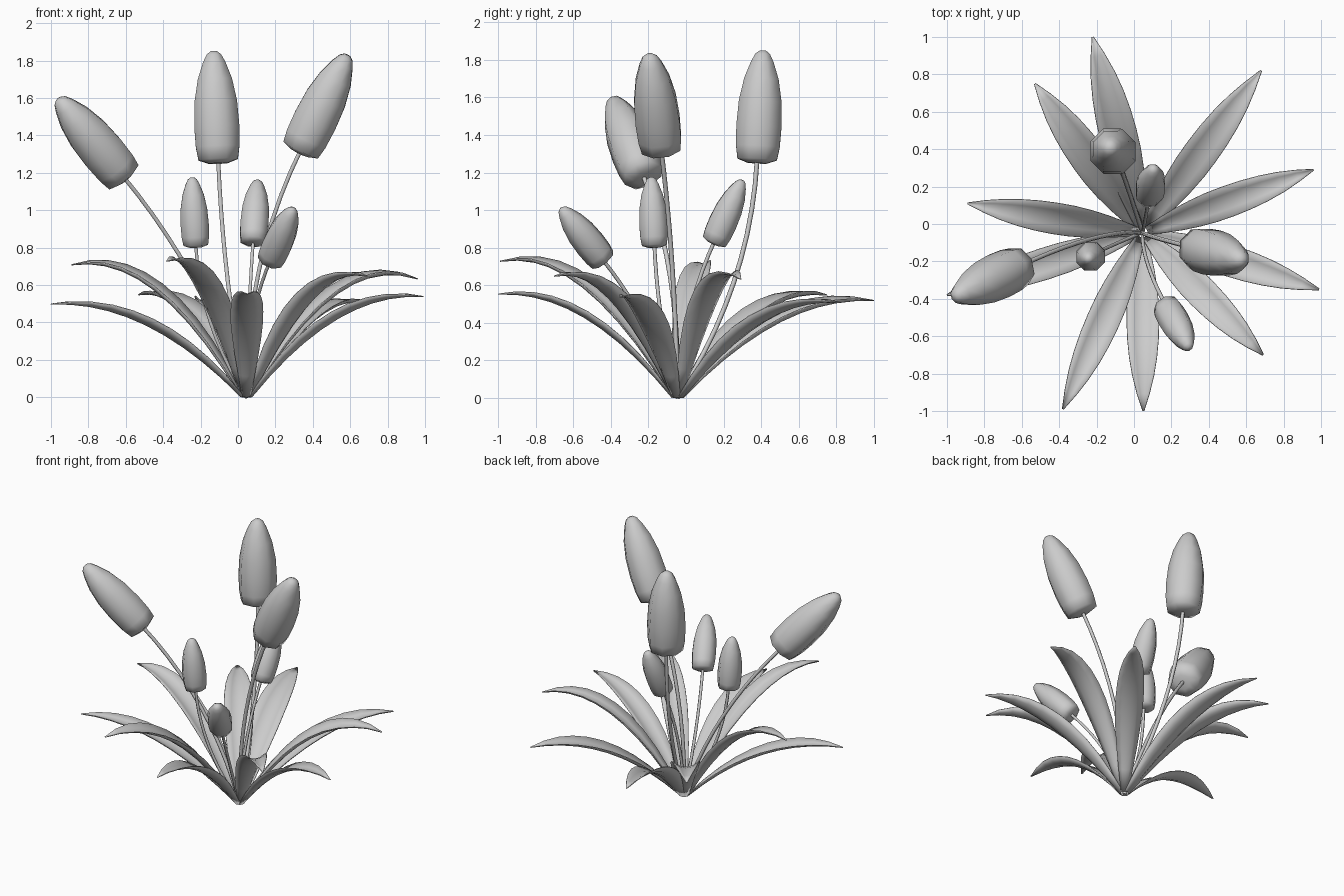
import bpy
import math
from mathutils import Matrix, Vector

cube = bpy.data.objects.get("Cube")
if cube:
    bpy.data.objects.remove(cube, do_unlink=True)

grey = bpy.data.materials.new("plain grey")
grey.use_nodes = True
grey.diffuse_color = (0.6, 0.6, 0.6, 1)
grey.node_tree.nodes["Principled BSDF"].inputs["Base Color"].default_value = (0.6, 0.6, 0.6, 1)

ROOT = Vector((0.045, -0.045, 0.0))
UP = Vector((0, 0, 1))


def bezier(a, b, c, t):
    return a * (1 - t) ** 2 + b * 2 * t * (1 - t) + c * t * t


def make_object(name, verts, faces, sharp):
    mesh = bpy.data.meshes.new(name)
    mesh.from_pydata(verts, [], faces)
    mesh.materials.append(grey)
    obj = bpy.data.objects.new(name, mesh)
    bpy.context.collection.objects.link(obj)
    bpy.ops.object.select_all(action='DESELECT')
    obj.select_set(True)
    bpy.context.view_layer.objects.active = obj
    bpy.ops.object.shade_smooth_by_angle(angle=math.radians(sharp))
    return obj


def tube(name, centres, axes, radii, sides):
    """Closed tube through rings of the given radii."""
    verts, faces = [], []
    for c, d, r in zip(centres, axes, radii):
        u = Vector((0, 1, 0)).cross(d).normalized()
        v = d.cross(u).normalized()
        for k in range(sides):
            a = 2 * math.pi * (k + 0.5) / sides
            verts.append(c + (u * math.cos(a) + v * math.sin(a)) * r)
    for i in range(len(centres) - 1):
        for k in range(sides):
            n = (k + 1) % sides
            faces.append((i * sides + k, i * sides + n,
                          (i + 1) * sides + n, (i + 1) * sides + k))
    faces.append(tuple(reversed(range(sides))))
    faces.append(tuple(range(len(verts) - sides, len(verts))))
    return make_object(name, verts, faces, 85)


# Flower bud: (fraction of length, radius as fraction of length)
BUD = [(0, 0.09), (0.035, 0.19), (0.15, 0.21), (0.33, 0.217), (0.55, 0.205),
       (0.75, 0.165), (0.9, 0.108), (0.97, 0.07), (1, 0.03)]


def flower(name, base, tip):
    base, tip = Vector(base), Vector(tip)
    axis = tip - base
    length = axis.length
    axis.normalize()
    tube(name + "_bud", [base + axis * length * f for f, r in BUD],
         [axis] * len(BUD), [length * r for f, r in BUD], 8)
    # Stem bends until it meets the bud along its axis
    top = base + axis * 0.02
    bend = top - axis * (top - ROOT).length * 0.5
    steps = 10
    pts = [bezier(ROOT, bend, top, i / steps) for i in range(steps + 1)]
    dirs = [(pts[min(i + 1, steps)] - pts[max(i - 1, 0)]).normalized()
            for i in range(steps + 1)]
    thick = 0.006 + 0.011 * length
    tube(name + "_stem", pts, dirs, [thick] * len(pts), 6)


flower("large_left_leaning", (-0.605, -0.222, 1.17), (-0.96, -0.39, 1.595))
flower("large_upright", (-0.105, 0.378, 1.25), (-0.13, 0.41, 1.85))
flower("large_right_leaning", (0.328, -0.13, 1.307), (0.585, -0.195, 1.83))
flower("small_upright", (-0.225, -0.168, 0.8), (-0.245, -0.185, 1.175))
flower("small_back", (0.08, 0.145, 0.82), (0.105, 0.3, 1.16))
flower("small_front", (0.17, -0.435, 0.725), (0.295, -0.665, 1.01))

# Leaf half-width along its length, and channel profile across it
TAPER = [0.25, 0.5, 0.72, 0.88, 0.98, 1, 0.96, 0.85, 0.66, 0.38, 0.03]
ACROSS = [-1, -0.5, 0, 0.5, 1]


def leaf(name, tip, arch, width, roll):
    tip = Vector(tip)
    out = Vector((tip.x - ROOT.x, tip.y - ROOT.y, 0)).normalized()
    level = UP.cross(out)
    start = ROOT + out * 0.025 + UP * 0.004
    bend = (start + tip) / 2
    bend.z = tip.z * arch
    verts, faces = [], []
    n, m = len(TAPER), len(ACROSS)
    for i, w in enumerate(TAPER):
        t = i / (n - 1)
        tangent = ((bend - start) * (1 - t) + (tip - bend) * t).normalized()
        side = Matrix.Rotation(math.radians(roll), 3, tangent) @ level
        normal = tangent.cross(side)
        for s in ACROSS:
            verts.append(bezier(start, bend, tip, t) + side * s * w * width
                         + normal * ((s * s - 0.3) * 0.42 * w * width))
    for i in range(n - 1):
        for k in range(m - 1):
            a = i * m + k
            faces.append((a, a + m, a + m + 1, a + 1))
    obj = make_object(name, verts, faces, 60)
    shell = obj.modifiers.new("thickness", 'SOLIDIFY')
    shell.thickness = 0.005


LEAVES = [  # tip, arch, half width, roll
    ((-0.22, 1.0, 0.52), 1.1, 0.1, 8), ((0.68, 0.82, 0.51), 1.12, 0.09, 0),
    ((0.96, 0.29, 0.635), 1.26, 0.083, 4), ((0.99, -0.35, 0.54), 1.1, 0.083, 0),
    ((0.69, -0.7, 0.65), 1.14, 0.083, 0), ((0.05, -1.0, 0.555), 1.08, 0.085, 0),
    ((-0.38, -0.99, 0.73), 1.13, 0.087, -5), ((-1.0, -0.38, 0.5), 1.09, 0.083, 0),
    ((-0.89, 0.11, 0.71), 1.13, 0.083, -7), ((-0.53, 0.75, 0.55), 1.13, 0.095, 0)]
for i, (tip, arch, width, roll) in enumerate(LEAVES):
    leaf("leaf_%d" % (i + 1), tip, arch, width, roll)
